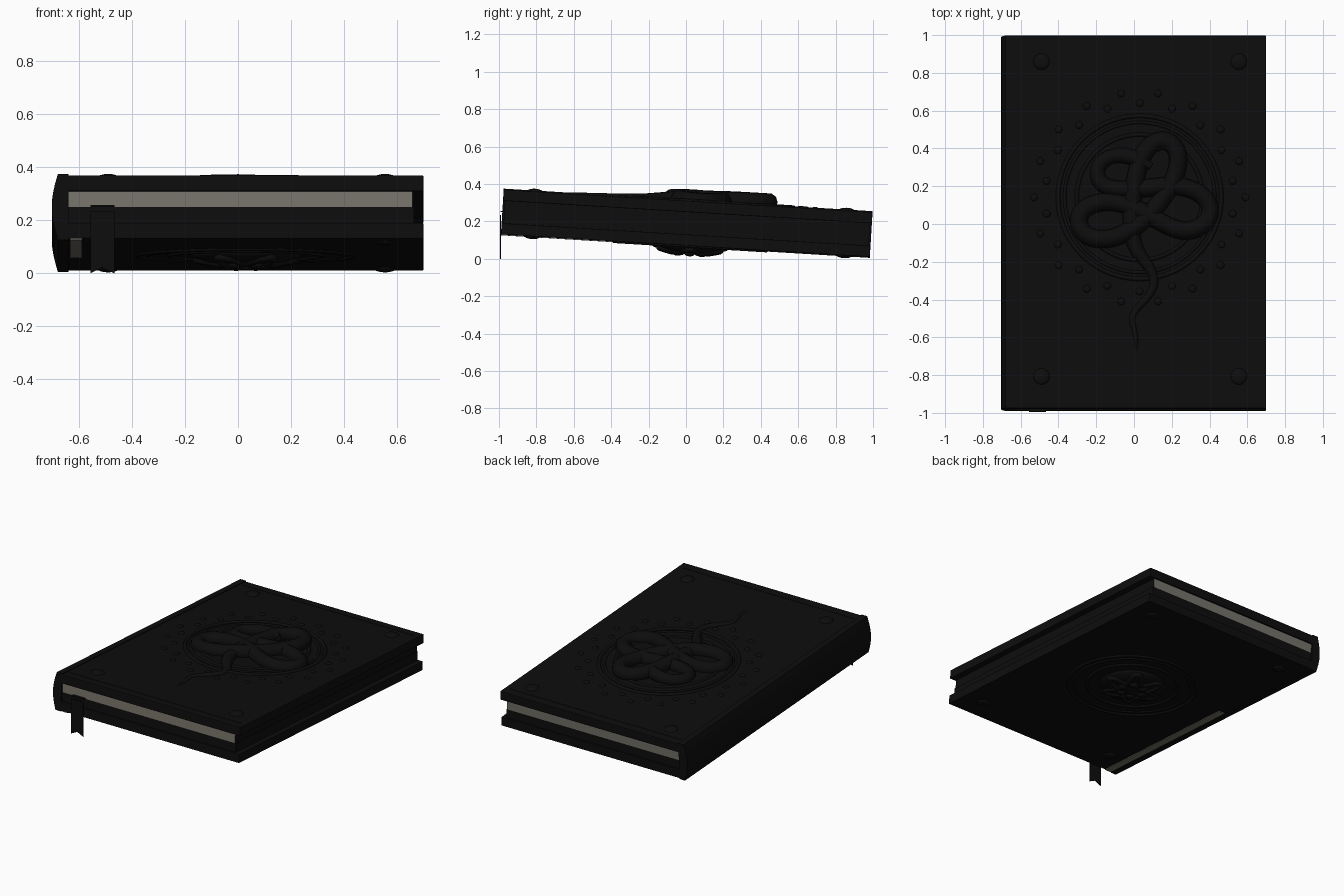
import bpy, bmesh, math
from mathutils import Matrix, Vector

if "Cube" in bpy.data.objects:
    bpy.data.objects.remove(bpy.data.objects["Cube"])

# The whole book leans slightly: the back edge is lower
TILT = Matrix.Translation((0, 0.004, 0.19)) @ Matrix.Rotation(-0.061, 4, 'X')
L = 0.988  # half length


def material(name, col):
    m = bpy.data.materials.new(name)
    m.diffuse_color = (*col, 1)
    m.use_nodes = True
    m.node_tree.nodes["Principled BSDF"].inputs["Base Color"].default_value = m.diffuse_color
    return m


BLACK = material("black_leather", (0.004, 0.004, 0.004))
PAPER = material("aged_paper", (0.18, 0.172, 0.142))


def add(name, bm, mats=(BLACK,), smooth=False, tilt=True):
    bmesh.ops.recalc_face_normals(bm, faces=bm.faces)
    me = bpy.data.meshes.new(name)
    for f in bm.faces:
        f.smooth = smooth
    bm.to_mesh(me)
    bm.free()
    for m in mats:
        me.materials.append(m)
    ob = bpy.data.objects.new(name, me)
    bpy.context.collection.objects.link(ob)
    if tilt:
        ob.matrix_world = TILT
    return ob


def box(name, x, y, z, mats=(BLACK,), bevel=0, rule=None):
    bm = bmesh.new()
    bmesh.ops.create_cube(bm, size=1)
    for v in bm.verts:
        v.co = Vector([(a + b) / 2 + c * (b - a) for (a, b), c in zip((x, y, z), v.co)])
    bm.normal_update()
    if rule:
        for f in bm.faces:
            f.material_index = rule(f)
    ob = add(name, bm, mats)
    if bevel:
        mod = ob.modifiers.new("edge", 'BEVEL')
        mod.width, mod.segments = bevel, 2
    return ob


def prism(name, profile, axis, a, b, tilt=True):
    """Extrude a 2D outline along an axis (0 x, 1 y)."""
    bm = bmesh.new()
    vs = [bm.verts.new((p[0], a, p[1])) for p in profile]
    f = bm.faces.new(vs)
    g = bmesh.ops.extrude_face_region(bm, geom=[f])
    for v in g["geom"]:
        if isinstance(v, bmesh.types.BMVert):
            v.co.y = b
    return add(name, bm, tilt=tilt)


def domes(name, spots, z, flat):
    """Flattened studs at (x, y, radius)."""
    bm = bmesh.new()
    for x, y, r in spots:
        bmesh.ops.create_uvsphere(bm, u_segments=16, v_segments=8, radius=r,
            matrix=Matrix.Translation((x, y, z)) @ Matrix.Diagonal((1, 1, flat, 1)))
    return add(name, bm, smooth=True)


def tube(name, pts, depth, cyclic=False):
    """Round tube through (x, y, z, thickness) points."""
    cu = bpy.data.curves.new(name, 'CURVE')
    cu.dimensions = '3D'
    cu.bevel_depth, cu.bevel_resolution, cu.resolution_u = depth, 3, 5
    cu.use_fill_caps = True
    sp = cu.splines.new('NURBS')
    sp.points.add(len(pts) - 1)
    for p, (x, y, z, r) in zip(sp.points, pts):
        p.co, p.radius = (x, y, z, 1), r
    sp.order_u = 4
    sp.use_endpoint_u, sp.use_cyclic_u = not cyclic, cyclic
    cu.materials.append(BLACK)
    ob = bpy.data.objects.new(name, cu)
    bpy.context.collection.objects.link(ob)
    ob.matrix_world = TILT


def ring(name, cx, cy, z, r, t):
    n = 32
    tube(name, [(cx + r * math.cos(i * math.tau / n), cy + r * math.sin(i * math.tau / n), z, 1)
                for i in range(n)], t, True)


# Covers
box("top_cover", (-0.66, 0.70), (-L, L), (0.06, 0.12), bevel=0.004)
box("bottom_cover", (-0.66, 0.70), (-L, L), (-0.12, -0.06), bevel=0.004)

# Rounded spine
arc = [(-0.68 - 0.023 * math.cos(t * math.pi / 16), 0.125 * t / 8) for t in range(-8, 9)]
prism("spine", arc + [(-0.64, 0.125), (-0.64, -0.125)], 1, -L, L)

# Page block: paper shows on the upper half of both ends
box("upper_pages", (-0.655, 0.658), (-L + 0.01, L - 0.01), (0, 0.061), (BLACK, PAPER),
    rule=lambda f: int(abs(f.normal.y) > 0.9))
box("lower_pages", (-0.655, 0.665), (-L + 0.01, L - 0.01), (-0.061, 0))

# Pale strip under the spine side
box("underside_strip", (-0.635, -0.588), (-L + 0.003, 0.14), (-0.1245, -0.119), (PAPER,))

# Ribbon bookmark with a notched end, hanging from the front
prism("ribbon", [(-0.557, 0.235), (-0.557, 0.0), (-0.512, 0.022), (-0.467, 0.0), (-0.467, 0.235)],
      1, -0.995, -0.990, tilt=False)
box("ribbon_root", (-0.557, -0.467), (-0.998, -0.96), (0.0, 0.006))

# Corner studs on both covers
corners = [(x, y, 0.045) for x in (-0.49, 0.555) for y in (-0.82, 0.85)]
domes("top_studs", corners, 0.117, 0.4)
domes("bottom_studs", corners, -0.117, 0.4)

# Fine border lines across the top cover
for s in (-1, 1):
    box("border_line", (-0.62, 0.66), (s * 0.93 - 0.004, s * 0.93 + 0.004), (0.118, 0.122))

# Rings and bead halo on the top cover
CX, CY = 0.03, 0.13
for r, t in ((0.435, 0.012), (0.40, 0.009), (0.335, 0.011)):
    ring("top_ring", CX, CY, 0.119, r, t)
beads = []
for i in range(36):
    a = i * math.tau / 36
    r = 0.50 if i % 2 else 0.56
    beads.append((CX + r * math.cos(a), CY + r * math.sin(a), 0.02))
domes("halo_beads", beads, 0.119, 0.5)

# Coiled serpent relief: tail, three loops, head
path = [(0.01, -0.68, 0.115, .15), (0.02, -0.6, .115, .3), (-0.04, -0.51, .115, .35),
        (0.05, -0.43, .115, .42), (0.12, -0.34, .115, .5), (0.09, -0.24, .115, .6),
        (0.0, -0.15, .12, .8), (-0.02, 0.0, .13, 1), (0.0, 0.2, .14, 1), (0.04, 0.38, .14, 1),
        (0.16, 0.46, .14, 1), (0.26, 0.36, .14, 1), (0.2, 0.18, .13, 1), (0.06, 0.0, .14, 1),
        (-0.12, -0.11, .13, 1), (-0.29, -0.08, .12, 1), (-0.31, 0.07, .12, 1),
        (-0.12, 0.13, .13, 1), (0.08, 0.04, .14, 1), (0.26, -0.08, .13, 1), (0.42, 0.0, .12, 1),
        (0.4, 0.14, .12, 1), (0.22, 0.21, .13, 1), (0.0, 0.16, .13, 1), (-0.2, 0.18, .12, .9),
        (-0.2, 0.32, .125, .8), (-0.07, 0.37, .135, .8), (0.03, 0.33, .15, 1.0), (0.09, 0.29, .15, .4)]
tube("serpent", path, 0.048)

# Rosette relief under the book: rings, dome and petal knot
BX, BY = 0.03, 0.025
for r, t in ((0.41, 0.011), (0.37, 0.009), (0.29, 0.011)):
    ring("bottom_ring", BX, BY, -0.119, r, t)
domes("rosette_dome", [(BX, BY, 0.215)], -0.115, 0.23)
knot = []
for i in range(48):
    a = i * math.tau / 48
    r = 0.14 + 0.05 * math.cos(6 * a)
    knot.append((BX + r * math.cos(a), BY + r * math.sin(a), -0.145 + 0.01 * math.cos(6 * a), 1))
tube("rosette_knot", knot, 0.018, True)
domes("rosette_beads", [(BX + 0.075 * math.cos(i * math.pi / 3), BY + 0.075 * math.sin(i * math.pi / 3), 0.03)
                        for i in range(6)], -0.158, 0.6)
